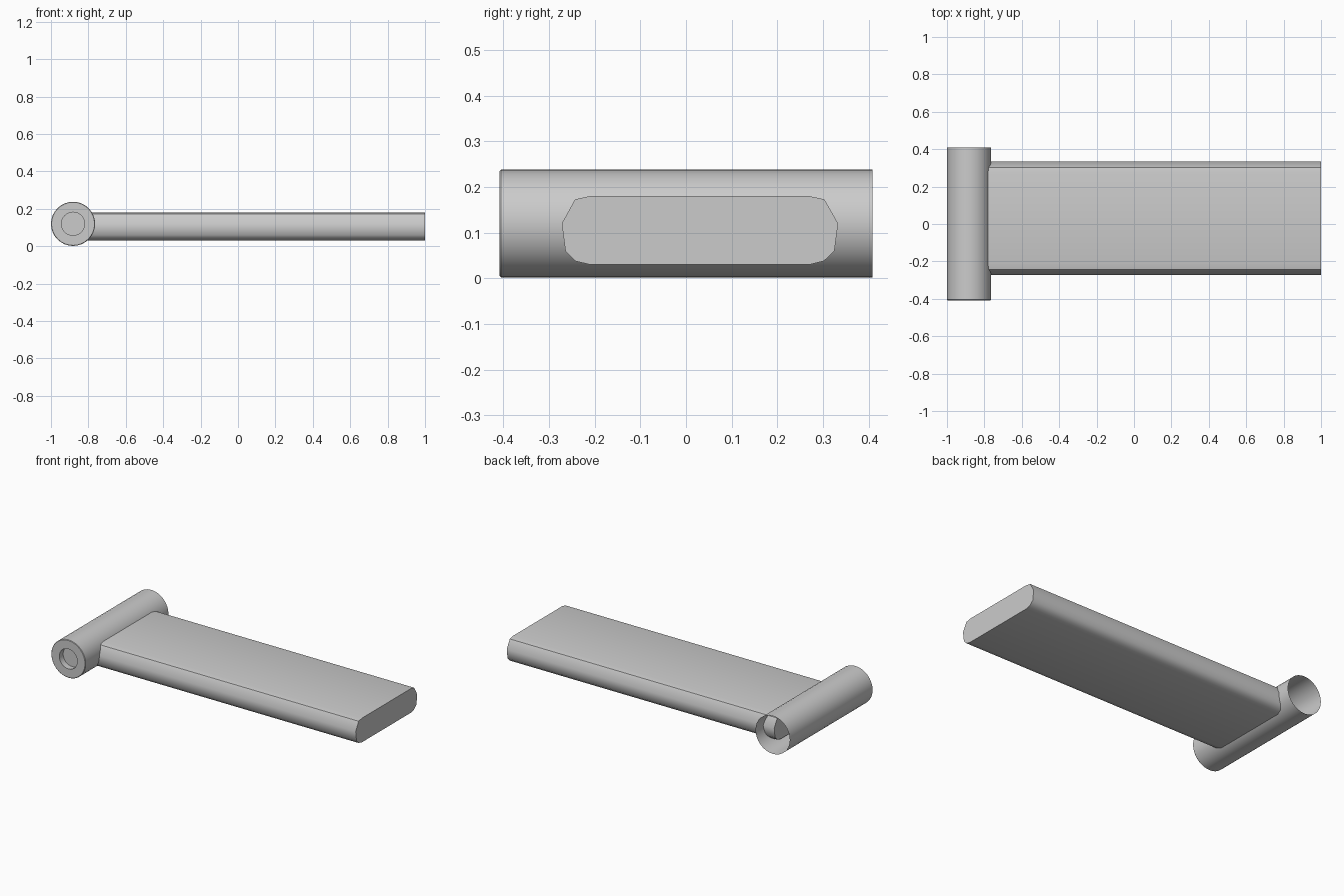
import bpy, math

if "Cube" in bpy.data.objects:
    bpy.data.objects.remove(bpy.data.objects["Cube"])


def make_object(name, verts, faces, angle):
    mesh = bpy.data.meshes.new(name)
    mesh.from_pydata(verts, [], faces)
    obj = bpy.data.objects.new(name, mesh)
    bpy.context.collection.objects.link(obj)
    bpy.ops.object.select_all(action='DESELECT')
    bpy.context.view_layer.objects.active = obj
    obj.select_set(True)
    bpy.ops.object.shade_smooth_by_angle(angle=math.radians(angle))
    return obj


def lathe_y(name, profile, cx, cz, sides):
    """Spin (radius, y) points about a y axis; cap only the first ring."""
    verts = [(cx + r * math.cos(2 * math.pi * i / sides), y,
              cz + r * math.sin(2 * math.pi * i / sides))
             for r, y in profile for i in range(sides)]
    faces = [tuple(range(sides))]
    for k in range(len(profile) - 1):
        for i in range(sides):
            j = (i + 1) % sides
            a, b = k * sides, (k + 1) * sides
            faces.append((a + i, b + i, b + j, a + j))
    return make_object(name, verts, faces, 40)


def extrude_x(name, section, x0, x1):
    """Extrude a closed (y, z) section along x with both ends capped."""
    n = len(section)
    verts = [(x, y, z) for x in (x0, x1) for y, z in section]
    faces = [(i, (i + 1) % n, n + (i + 1) % n, n + i) for i in range(n)]
    faces += [tuple(reversed(range(n))), tuple(range(n, 2 * n))]
    return make_object(name, verts, faces, 40)


# Hollow cross tube: recessed socket at the front, open at the back
lathe_y("cross_tube",
        [(0.062, -0.37), (0.062, -0.408), (0.115, -0.408),
         (0.118, -0.405), (0.118, 0.408)],
        -0.882, 0.12, 32)

# Flat bar with rounded long sides, running into the tube
bar_section = [(-0.21, 0.03), (0.27, 0.03), (0.302, 0.038), (0.325, 0.06),
               (0.333, 0.12), (0.303, 0.173), (0.27, 0.18), (-0.21, 0.18),
               (-0.243, 0.173), (-0.272, 0.12), (-0.264, 0.06), (-0.243, 0.038)]
extrude_x("flat_bar", bar_section, -0.84, 1.0)
